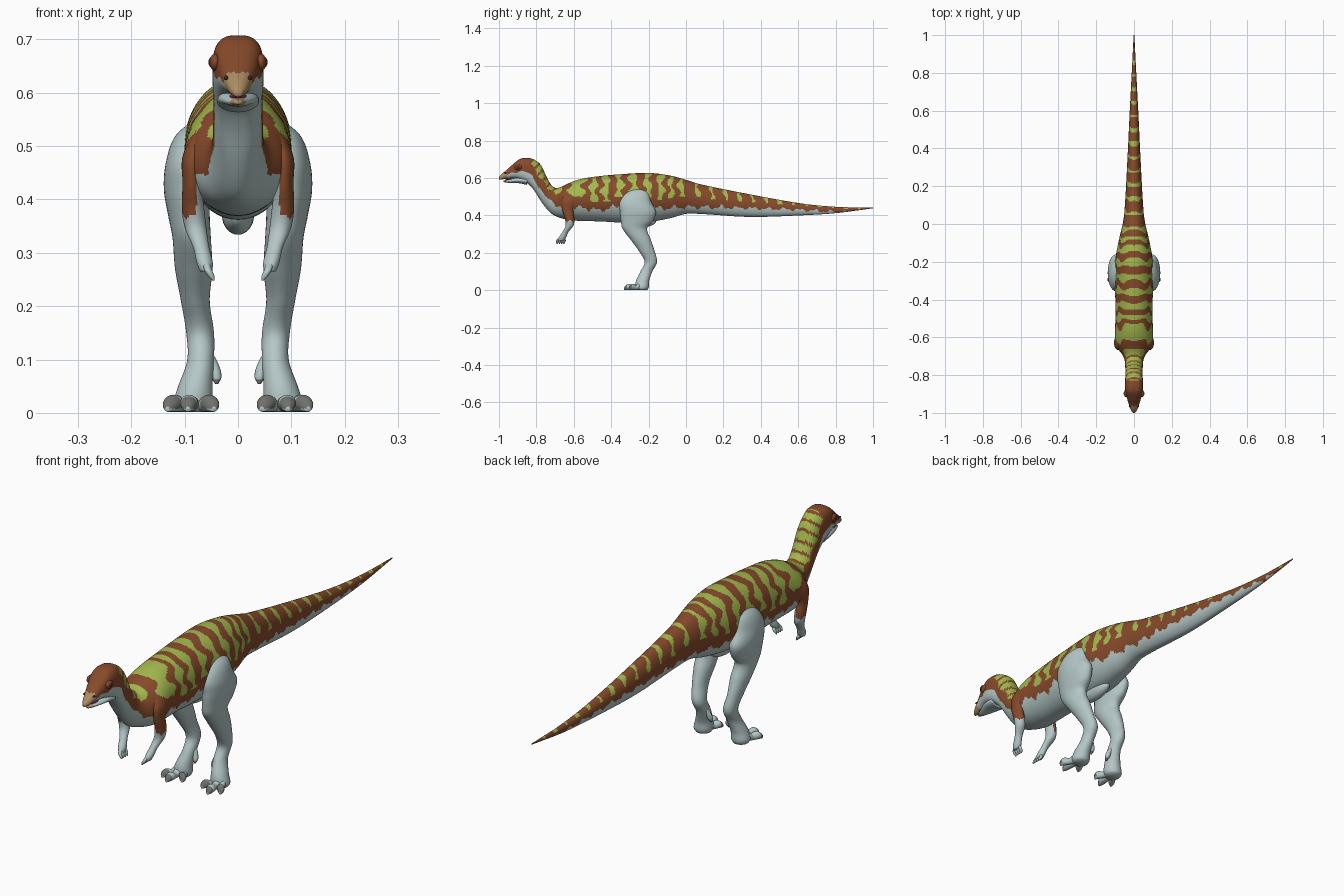
import bpy, bmesh
from math import sin, cos, pi, copysign

cube = bpy.data.objects.get("Cube")
if cube:
    bpy.data.objects.remove(cube)

COLOURS = {
    "brown_hide": (0.24, 0.068, 0.024),
    "green_stripe": (0.37, 0.48, 0.075),
    "pale_hide": (0.46, 0.57, 0.57),
    "tan_beak": (0.42, 0.27, 0.13),
    "dark_eye": (0.07, 0.025, 0.012),
    "grey_claw": (0.16, 0.16, 0.15),
    "pink_mouth": (0.3, 0.05, 0.11),
}
MATS = {}
for label, rgb in COLOURS.items():
    mat = bpy.data.materials.new(label)
    mat.use_nodes = True
    mat.diffuse_color = (*rgb, 1)
    bsdf = mat.node_tree.nodes["Principled BSDF"]
    bsdf.inputs["Base Color"].default_value = (*rgb, 1)
    bsdf.inputs["Roughness"].default_value = 0.7
    MATS[label] = mat


def sample(keys, t):
    """Smooth curve through keys, whose first value is the position."""
    i = 0
    while i < len(keys) - 2 and t > keys[i + 1][0]:
        i += 1
    a, b = keys[i], keys[i + 1]
    before, after = keys[max(i - 1, 0)], keys[min(i + 2, len(keys) - 1)]
    h = b[0] - a[0]
    s = (t - a[0]) / h
    out = []
    for k in range(1, len(a)):
        ma = (b[k] - before[k]) / (b[0] - before[0]) * h
        mb = (after[k] - a[k]) / (after[0] - a[0]) * h
        out.append((2*s**3 - 3*s*s + 1) * a[k] + (s**3 - 2*s*s + s) * ma
                   + (3*s*s - 2*s**3) * b[k] + (s**3 - s*s) * mb)
    return out


def finish(name, bm, rule, angle=1.0):
    """Colour faces by rule and make a smooth object."""
    bmesh.ops.recalc_face_normals(bm, faces=bm.faces)
    mesh = bpy.data.meshes.new(name)
    used = []
    for face in bm.faces:
        label = rule(face.calc_center_median()) if callable(rule) else rule
        if label not in used:
            used.append(label)
        face.material_index = used.index(label)
        face.smooth = True
    bm.to_mesh(mesh)
    bm.free()
    for label in used:
        mesh.materials.append(MATS[label])
    obj = bpy.data.objects.new(name, mesh)
    bpy.context.collection.objects.link(obj)
    return obj


def loft(name, axis, keys, rule, steps=40, seg=24, side=1):
    """Skin of rings along y or z; a key is position, centre (2), radii (2), squareness."""
    keys = sorted(k if len(k) == 6 else (*k, 2) for k in keys)
    bm = bmesh.new()
    rings = []
    for i in range(steps + 1):
        t = keys[0][0] + (keys[-1][0] - keys[0][0]) * i / steps
        cu, cv, ru, rv, power = sample(keys, t)
        ring = []
        for j in range(seg):
            c, s = cos(2 * pi * j / seg), sin(2 * pi * j / seg)
            u = cu + max(ru, .001) * copysign(abs(c) ** (2 / power), c)
            v = cv + max(rv, .001) * copysign(abs(s) ** (2 / power), s)
            ring.append(bm.verts.new((side*u, t, v) if axis == "y" else (side*u, v, t)))
        rings.append(ring)
    for a, b in zip(rings, rings[1:]):
        for j in range(seg):
            k = (j + 1) % seg
            bm.faces.new((a[j], a[k], b[k], b[j]))
    bm.faces.new(rings[0])
    bm.faces.new(rings[-1])
    return finish(name, bm, rule)


def ball(name, place, size, rule):
    bm = bmesh.new()
    bmesh.ops.create_uvsphere(bm, u_segments=24, v_segments=16, radius=1)
    for v in bm.verts:
        v.co = [p + s * c for p, s, c in zip(place, size, v.co)]
    return finish(name, bm, rule)


# Body outline: y, top, bottom, half width, squareness
OUTLINE = [
    (-1, .605, .592, .006, 2), (-.985, .622, .592, .016, 2), (-.96, .642, .596, .025, 2.2),
    (-.92, .678, .598, .038, 2.5), (-.885, .703, .59, .046, 2.8), (-.84, .707, .565, .048, 2.8),
    (-.81, .697, .53, .046, 2.5), (-.775, .668, .475, .046, 2.2), (-.745, .605, .435, .047, 2),
    (-.72, .563, .41, .05, 2), (-.695, .546, .395, .06, 2), (-.66, .556, .383, .085, 2),
    (-.62, .575, .375, .1, 2), (-.56, .595, .37, .1, 2), (-.46, .61, .368, .098, 2),
    (-.35, .62, .362, .1, 2), (-.2, .627, .365, .1, 2), (-.085, .613, .385, .08, 2),
    (0, .59, .408, .06, 2), (.075, .567, .408, .05, 2), (.34, .513, .392, .035, 2),
    (.61, .465, .4, .022, 2), (.8, .446, .412, .012, 2), (1, .442, .438, .002, 2)]
BODY = [(y, 0, (t + b) / 2, w, (t - b) / 2, p) for y, t, b, w, p in OUTLINE]

# Lower edge of the dark back: y, z
EDGE = [(-1, .615), (-.93, .625), (-.84, .63), (-.78, .54), (-.7, .46), (-.64, .445), (-.55, .44),
        (-.45, .43), (-.35, .455), (-.25, .47), (-.16, .44), (0, .445), (.3, .44), (.6, .43),
        (.8, .42), (1, .42)]

# Stripes: middle y, half width, lowest z
STRIPES = [(-.585, .05, .5), (-.495, .022, .475), (-.43, .022, .47), (-.355, .022, .5),
           (-.28, .024, .51), (-.205, .022, .5), (-.135, .02, .485), (-.08, .014, .49),
           (-.025, .018, .5), (.06, .014, .5)]
STRIPES += [(.14 + .072 * i, .012, .485 - .005 * i) for i in range(12)]


def hide(p):
    x, y, z = p
    if y < -.957 and z < .638:
        return "tan_beak"
    ragged = .009 * sin(y * 75) + .005 * sin(y * 173) if y > -.7 else .004 * sin(y * 120)
    if y > .2:
        ragged *= .7
    edge = sample(EDGE, y)[0] + ragged
    if z < edge:
        return "pale_hide"
    if y < -.66:
        # banded nape
        nape = y > -.83 and z > edge + .06 + .01 * sin(z * 90)
        return "green_stripe" if nape and sin((z - y) * 115) > -.6 else "brown_hide"
    wobble = y + .007 * sin(z * 70 + y * 9)
    for middle, half, low in STRIPES:
        taper = half * (.75 + .35 * sin(z * 95 + middle * 40))
        if abs(wobble - middle) < taper and z > low:
            return "green_stripe"
    return "brown_hide"


loft("body", "y", BODY, hide, steps=420, seg=96)

# Head details
loft("lower_jaw", "y", [(-.976, 0, .582, .007, .004), (-.95, 0, .583, .018, .009),
                        (-.9, 0, .588, .036, .015), (-.85, 0, .585, .04, .022)],
     lambda p: "tan_beak" if p.y < -.957 else "pale_hide")
ball("tongue", (0, -.935, .594), (.016, .034, .006), "pink_mouth")
ball("pelvis_keel", (0, -.25, .37), (.03, .09, .036), "pale_hide")

for side, word in ((1, "left"), (-1, "right")):
    ball(f"{word}_eye_rim", (side * .043, -.897, .657), (.01, .019, .016), "brown_hide")
    ball(f"{word}_eye", (side * .047, -.898, .657), (.0085, .011, .011), "dark_eye")
    ball(f"{word}_nostril", (side * .022, -.965, .628), (.004, .007, .004), "dark_eye")

    # Hind leg from hip to sole
    loft(f"{word}_leg", "z", [
        (.55, .07, -.25, .012, .025), (.52, .083, -.262, .034, .062), (.47, .092, -.27, .043, .085),
        (.42, .096, -.257, .043, .096), (.37, .092, -.262, .039, .086),
        (.33, .087, -.274, .036, .066), (.27, .083, -.242, .035, .054),
        (.21, .08, -.21, .027, .042), (.15, .071, -.188, .026, .033),
        (.1, .07, -.212, .025, .032), (.05, .08, -.232, .032, .035),
        (.015, .085, -.235, .037, .036), (.002, .085, -.235, .03, .03)],
        "pale_hide", steps=80, seg=40, side=side)

    # Toes with dark claws
    for toe, x, tip in (("inner", .045, -.3), ("middle", .094, -.332), ("outer", .132, -.305)):
        root = -.22
        span = tip - root
        keys = [(root + span * f, .085 + (x - .085) * f, r, w, r - .002)
                for f, w, r in ((0, .018, .024), (.35, .017, .02), (.55, .014, .015),
                                (.78, .017, .018), (.93, .012, .013), (1, .004, .007))]
        loft(f"{word}_{toe}_toe", "y", keys,
             lambda p, t=tip: "grey_claw" if p.y < t + .018 and p.z > .008 else "pale_hide",
             seg=20, side=side)
    loft(f"{word}_dewclaw", "z", [(.12, .06, -.205, .008, .01), (.09, .046, -.212, .01, .011),
                                  (.068, .041, -.217, .01, .01), (.054, .04, -.222, .003, .003)],
         lambda p: "grey_claw" if p.z < .062 else "pale_hide", seg=16, side=side)

    # Forelimb
    loft(f"{word}_arm", "z", [
        (.53, .07, -.615, .012, .025), (.48, .084, -.625, .02, .04), (.43, .086, -.632, .018, .03),
        (.38, .084, -.622, .021, .025), (.345, .079, -.623, .02, .021),
        (.31, .069, -.645, .015, .016), (.28, .062, -.662, .015, .02),
        (.265, .06, -.668, .011, .015)],
        lambda p: "brown_hide" if p.z > .37 + .006 * sin(p.y * 200) and abs(p.x) > .078
        else "pale_hide", steps=60, seg=28, side=side)
    for i in range(4):
        y = -.686 + .012 * i
        loft(f"{word}_finger_{i + 1}", "z", [
            (.29, .062, -.665, .006, .007), (.268, .056, y, .007, .007),
            (.256, .05, y - .002, .006, .006), (.248, .046, y - .003, .002, .002)],
            "pale_hide", steps=16, seg=12, side=side)
